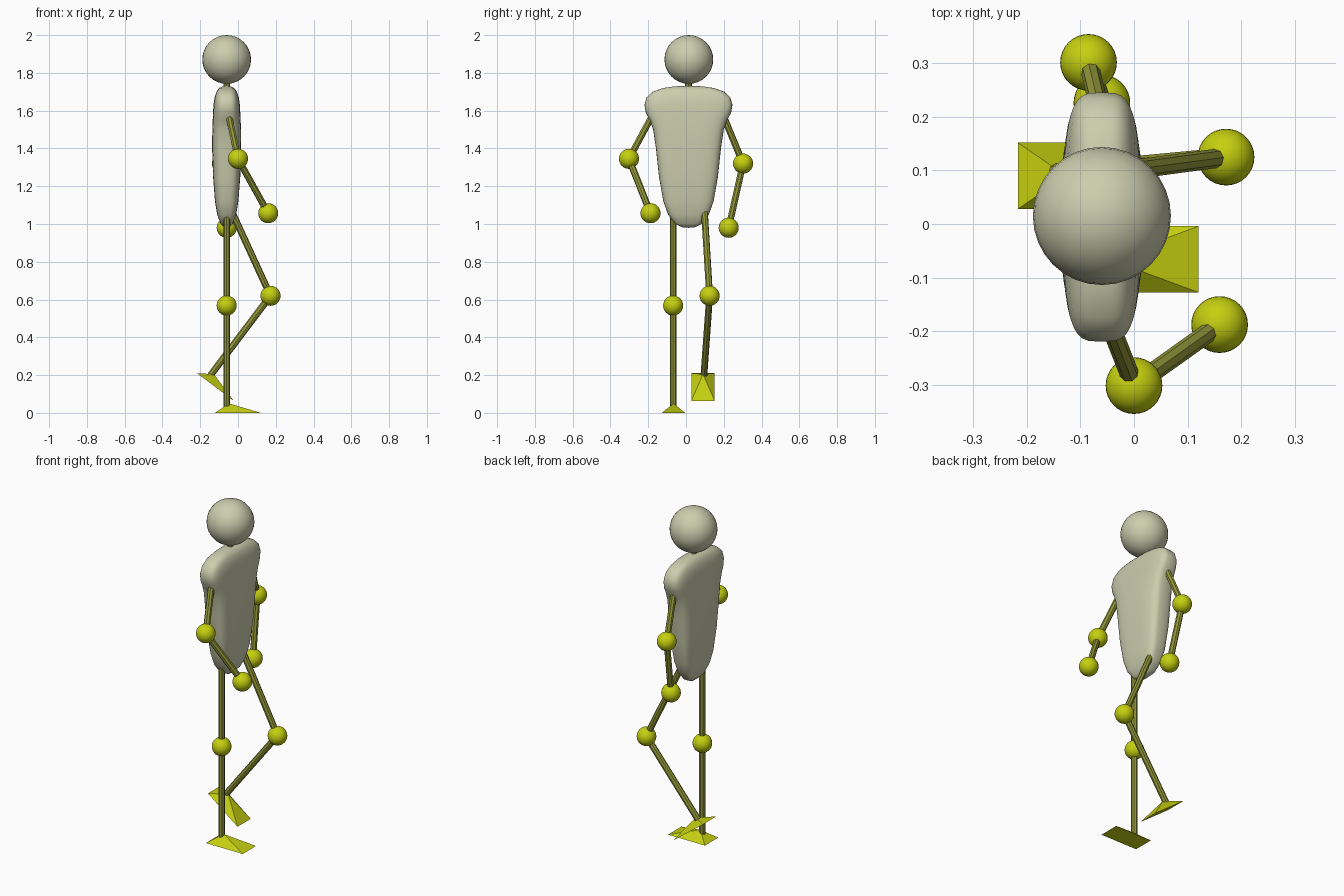
import bpy, bmesh, math
from mathutils import Vector

cube = bpy.data.objects.get("Cube")
if cube:
    bpy.data.objects.remove(cube, do_unlink=True)


def material(name, rgb):
    m = bpy.data.materials.new(name)
    m.use_nodes = True
    m.diffuse_color = (*rgb, 1)
    m.node_tree.nodes["Principled BSDF"].inputs["Base Color"].default_value = (*rgb, 1)
    return m


bone = material("pale bone", (0.6, 0.61, 0.42))
lime = material("lime yellow", (0.56, 0.63, 0.005))
olive = material("olive", (0.29, 0.31, 0.04))


def finish(name, bm, mat, smooth=False):
    bmesh.ops.recalc_face_normals(bm, faces=bm.faces)
    for f in bm.faces:
        f.smooth = smooth
    mesh = bpy.data.meshes.new(name)
    bm.to_mesh(mesh)
    bm.free()
    mesh.materials.append(mat)
    ob = bpy.data.objects.new(name, mesh)
    bpy.context.collection.objects.link(ob)
    return ob


def ball(name, centre, radius, mat):
    bm = bmesh.new()
    bmesh.ops.create_uvsphere(bm, u_segments=32, v_segments=16, radius=radius)
    finish(name, bm, mat, True).location = centre


def rod(name, a, b, radius=0.018):
    a, b = Vector(a), Vector(b)
    bm = bmesh.new()
    bmesh.ops.create_cone(bm, cap_ends=True, segments=8, radius1=radius,
                          radius2=radius, depth=(b - a).length)
    ob = finish(name, bm, olive)
    ob.location = (a + b) / 2
    ob.rotation_mode = "QUATERNION"
    ob.rotation_quaternion = (b - a).to_track_quat("Z", "Y")


def limb(names, points, end_ball=False):
    """Two rods with a ball at the joint, and optionally one at the end."""
    upper, joint, lower, end = names
    rod(upper, points[0], points[1])
    ball(joint, points[1], 0.053, lime)
    rod(lower, points[1], points[2])
    if end_ball:
        ball(end, points[2], 0.053, lime)


def foot(name, heel, pitch):
    """Low pyramid with its peak near the heel, tipped down at the toe."""
    bm = bmesh.new()
    base = [bm.verts.new(p) for p in
            ((0, -0.062, 0), (0.243, -0.062, 0), (0.243, 0.062, 0), (0, 0.062, 0))]
    peak = bm.verts.new((0.075, 0, 0.05))
    bm.faces.new(base)
    for i in range(4):
        bm.faces.new((base[i], base[(i + 1) % 4], peak))
    ob = finish(name, bm, lime)
    ob.location = heel
    ob.rotation_euler = (0, pitch, 0)


def torso():
    """Rounded-box rings: height, half width across shoulders, half depth."""
    rings = [(0.983, 0.035, 0.015), (1.0, 0.07, 0.032), (1.05, 0.108, 0.05),
             (1.12, 0.133, 0.062), (1.25, 0.156, 0.072), (1.4, 0.172, 0.077),
             (1.5, 0.187, 0.076), (1.55, 0.205, 0.074), (1.59, 0.226, 0.072),
             (1.63, 0.233, 0.07), (1.67, 0.222, 0.064), (1.7, 0.19, 0.054),
             (1.72, 0.135, 0.04), (1.729, 0.07, 0.02)]
    n = 40
    bm = bmesh.new()
    loops = []
    for z, wide, deep in rings:
        loop = []
        for i in range(n):
            t = math.tau * i / n
            c, s = math.cos(t), math.sin(t)
            x = math.copysign(abs(c) ** 0.55, c) * deep
            y = math.copysign(abs(s) ** 0.55, s) * wide
            loop.append(bm.verts.new((x - 0.06, y + 0.013, z)))
        loops.append(loop)
    for a, b in zip(loops, loops[1:]):
        for i in range(n):
            j = (i + 1) % n
            bm.faces.new((a[i], a[j], b[j], b[i]))
    for loop, z in ((loops[0], 0.98), (loops[-1], 1.731)):
        tip = bm.verts.new((-0.06, 0.013, z))
        for i in range(n):
            bm.faces.new((loop[i], loop[(i + 1) % n], tip))
    finish("torso", bm, bone, True)


# Head, neck and body
ball("head", (-0.06, 0.015, 1.871), 0.129, bone)
rod("neck", (-0.06, 0.013, 1.68), (-0.06, 0.013, 1.8))
torso()

# Arms
limb(("right_upper_arm", "right_elbow", "right_forearm", "right_hand"),
     [(-0.05, -0.175, 1.58), (0, -0.302, 1.345), (0.16, -0.188, 1.057)], True)
limb(("left_upper_arm", "left_elbow", "left_forearm", "left_hand"),
     [(-0.06, 0.195, 1.58), (-0.085, 0.302, 1.32), (-0.06, 0.226, 0.98)], True)

# The raised leg swings forward with the shin folded back
limb(("right_thigh", "right_knee", "right_shin", ""),
     [(-0.06, -0.068, 1.04), (-0.06, -0.068, 0.568), (-0.06, -0.068, 0.03)])
limb(("left_thigh", "left_knee", "left_shin", ""),
     [(-0.03, 0.098, 1.06), (0.172, 0.125, 0.62), (-0.145, 0.095, 0.2)])

# Feet
foot("right_foot", (-0.122, -0.066, 0), 0)
foot("left_foot", (-0.217, 0.09, 0.21), math.radians(37))

# Outer ball of the left arm sits clear of the body
ball("left_shoulder_joint", (-0.06, 0.18, 1.6), 0.02, olive)
